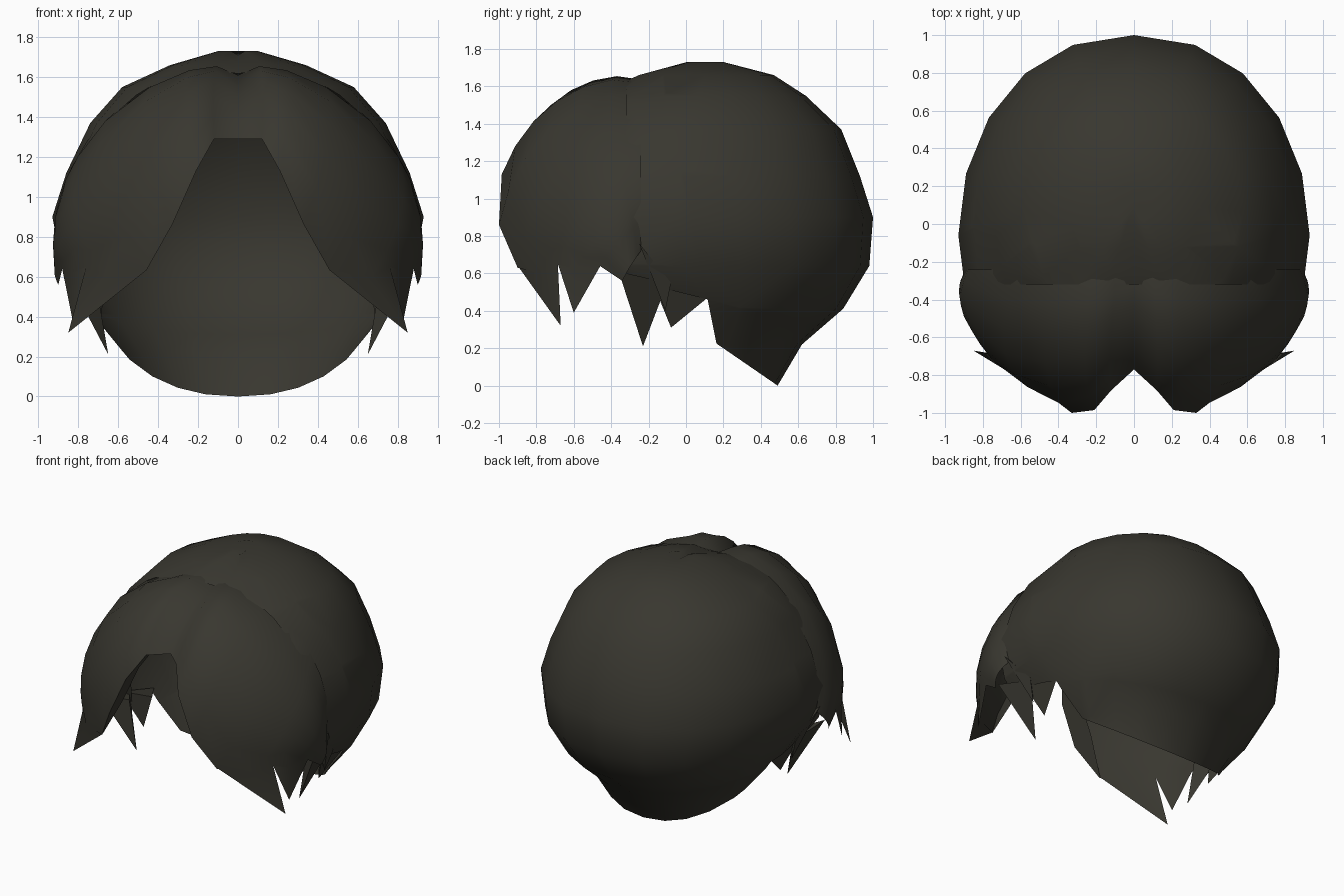
import bpy, bmesh, math
from mathutils import Vector

cube = bpy.data.objects.get("Cube")
if cube:
    bpy.data.objects.remove(cube, do_unlink=True)

hair = bpy.data.materials.new("dark_olive_hair")
hair.use_nodes = True
colour = (0.04, 0.038, 0.029, 1)
hair.diffuse_color = colour
bsdf = next(n for n in hair.node_tree.nodes if n.type == "BSDF_PRINCIPLED")
bsdf.inputs["Base Color"].default_value = colour
bsdf.inputs["Roughness"].default_value = 0.8


def finish(name, bm, mirror=False, angle=60):
    """Turn a bmesh into a shaded object, mirrored across x when asked."""
    bmesh.ops.recalc_face_normals(bm, faces=bm.faces)
    mesh = bpy.data.meshes.new(name)
    bm.to_mesh(mesh)
    bm.free()
    obj = bpy.data.objects.new(name, mesh)
    bpy.context.collection.objects.link(obj)
    mesh.materials.append(hair)
    bpy.ops.object.select_all(action="DESELECT")
    obj.select_set(True)
    bpy.context.view_layer.objects.active = obj
    bpy.ops.object.shade_smooth_by_angle(angle=math.radians(angle))
    if mirror:
        mod = obj.modifiers.new("Mirror", "MIRROR")
        mod.use_clip = True


def bridge(bm, rows, closed=False):
    """Join neighbouring rows of vertices with quads."""
    for a, b in zip(rows, rows[1:]):
        n = len(a)
        for i in range(n if closed else n - 1):
            j = (i + 1) % n
            bm.faces.new((a[i], a[j], b[j], b[i]))


# Back cap: rounded shell of rings (height, half width, back extent, centre)
SIDES = 20
bm = bmesh.new()
rings = []
for z, width, back, mid in [(1.73, 0.1, 0.2, 0.1), (1.66, 0.34, 0.47, 0.1),
                            (1.55, 0.58, 0.64, 0.06), (1.37, 0.74, 0.83, 0.02),
                            (1.12, 0.86, 0.93, -0.03), (0.9, 0.93, 1, -0.06),
                            (0.64, 0.88, 0.98, -0.01), (0.41, 0.74, 0.84, 0.04),
                            (0.22, 0.59, 0.62, 0.05), (0, 0.46, 0.49, 0.05)]:
    ring = []
    for k in range(SIDES):
        t = math.tau * k / SIDES
        x = math.copysign(abs(math.cos(t)) ** 0.9, math.cos(t))
        ring.append(bm.verts.new((width * x, mid + (back - mid) * math.sin(t), z)))
    rings.append(ring)
bridge(bm, rings, closed=True)
crown = bm.verts.new((0, 0.1, 1.71))
for k in range(SIDES):
    bm.faces.new((crown, rings[0][k], rings[0][(k + 1) % SIDES]))
# shallow parting groove towards the front
for ring in rings[:3]:
    ring[SIDES * 3 // 4].co.z -= 0.02


def slice_cap(point, normal, clear):
    geom = bm.verts[:] + bm.edges[:] + bm.faces[:]
    bmesh.ops.bisect_plane(bm, geom=geom, plane_co=point, plane_no=normal, clear_inner=clear)


# open the face, slant the nape, and raise the hem above the ears
ear, ear_normal = Vector((0, 0.14, 0.34)), Vector((0, 1, 0.2))
hem_point, hem_normal = Vector((0, 0.12, 0.46)), Vector((0, 0.25, 1))
slice_cap((0, -0.32, 0), (0, 1, 0), True)
slice_cap((0, 0.17, 0.22), (0, 0.22, 0.32), True)
slice_cap(ear, ear_normal, False)
slice_cap(hem_point, hem_normal, False)
doomed = []
for f in bm.faces:
    c = f.calc_center_median()
    if (c - ear).dot(ear_normal) < 0 and (c - hem_point).dot(hem_normal) < 0:
        doomed.append(f)
bmesh.ops.delete(bm, geom=doomed, context="FACES")
finish("back_cap", bm)

# Parted fringe: strands swept from under the cap to the hem, two with barbs
hem = [(0, -0.77, 1.29), (0.12, -0.88, 1.29), (0.21, -0.985, 1.13), (0.33, -1, 0.86),
       (0.46, -0.9, 0.63), (0.67, -0.78, 0.6), (0.76, -0.69, 0.65),
       (0.83, -0.59, 0.62), (0.88, -0.46, 0.64), (0.9, -0.34, 0.56)]
barbs = {5: (0.85, -0.67, 0.32), 7: (0.83, -0.6, 0.39)}
spread = [0, 6, 14, 26, 42, 58, 69, 80, 90, 102]
pivot = Vector((0, 0, 0.88))
STEPS = 6
bm = bmesh.new()
columns = []
for i, (end, degrees) in enumerate(zip(hem, spread)):
    a = math.radians(degrees)
    start = Vector((0.89 * math.sin(a), -0.24, 0.88 + 0.76 * math.cos(a)))
    if i == 0:
        start.z -= 0.03
    s, e = start - pivot, Vector(end) - pivot
    power = 0.7 if 0 < i < 5 else 1
    bulge = 0.03 if i > 0 else 0
    column = []
    for k in range(STEPS + 1):
        t = k / STEPS
        length = s.length + (e.length - s.length) * t ** power
        length += bulge * math.sin(math.pi * t)
        column.append(bm.verts.new(pivot + s.normalized().slerp(e.normalized(), t) * length))
    # last row: barb tips, or an inward return behind the hem
    behind = Vector((end[0] * 1.1, -0.2, end[2] + 0.12))
    last = Vector(end).lerp(behind, 0.2 if i < 4 else 0.01)
    column.append(bm.verts.new(barbs.get(i, last)))
    columns.append(column)
bridge(bm, columns)
finish("parted_fringe", bm, mirror=True)


# Loose side strands: tapered blades hanging below the hem
def strand(name, a, b, tip):
    bm = bmesh.new()
    a, b, tip = Vector(a), Vector(b), Vector(tip)
    back = (a + b) / 2 - Vector((0.12, 0, 0.02))
    va, vb, vi, vt = [bm.verts.new(p) for p in (a, b, back, tip)]
    for face in ((va, vb, vt), (vb, vi, vt), (vi, va, vt), (va, vi, vb)):
        bm.faces.new(face)
    finish(name, bm, mirror=True, angle=30)


strand("temple_strand", (0.86, -0.36, 0.61), (0.8, -0.1, 0.55), (0.65, -0.23, 0.21))
strand("ear_strand", (0.81, -0.19, 0.58), (0.77, 0.14, 0.49), (0.7, -0.08, 0.31))
strand("outer_strand", (0.9, -0.25, 0.76), (0.82, -0.08, 0.55), (0.77, -0.11, 0.4))
